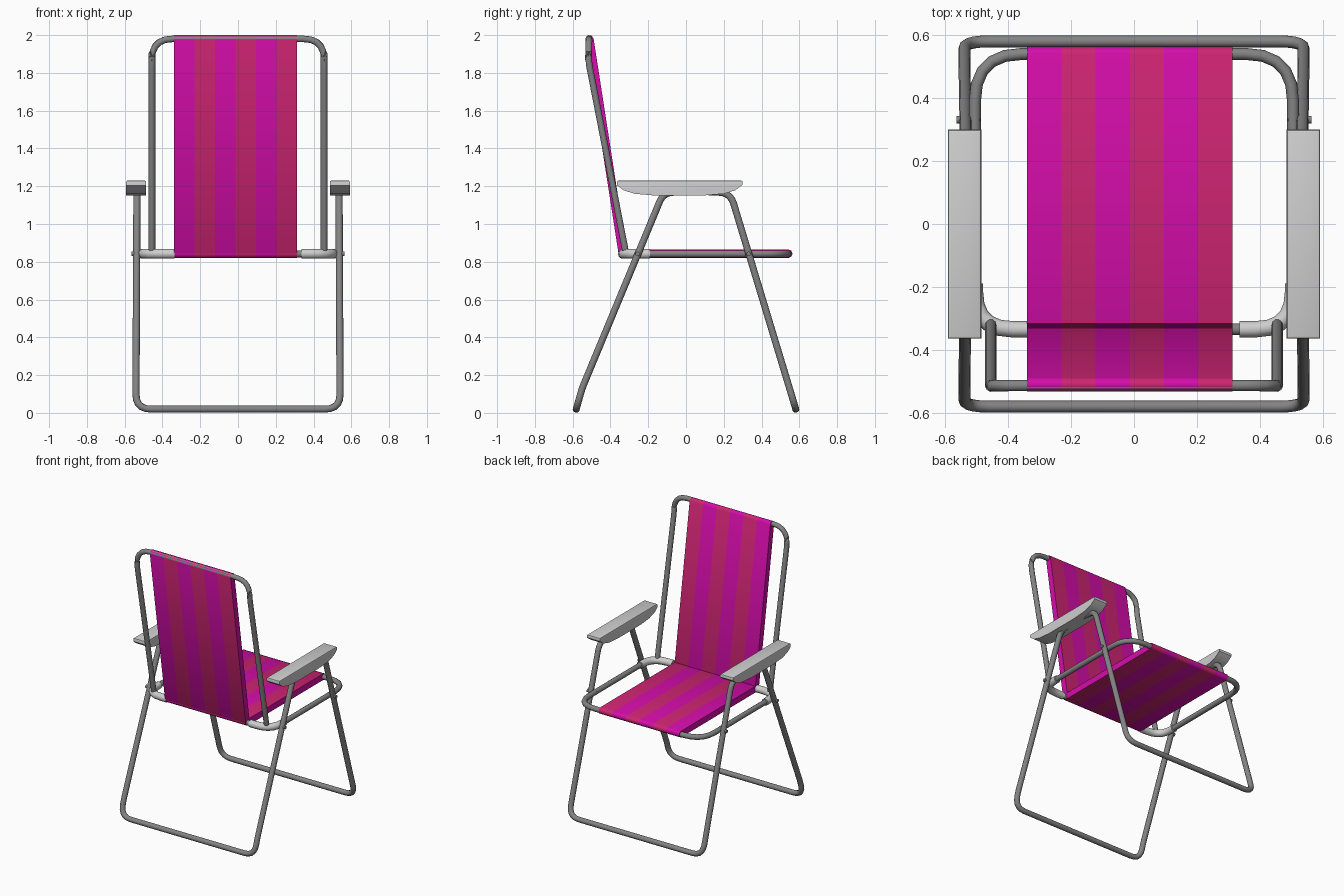
import bpy, bmesh, math
from mathutils import Vector

if "Cube" in bpy.data.objects:
    bpy.data.objects.remove(bpy.data.objects["Cube"])


def material(name, rgb):
    m = bpy.data.materials.new(name)
    m.diffuse_color = (*rgb, 1)
    m.use_nodes = True
    m.node_tree.nodes["Principled BSDF"].inputs["Base Color"].default_value = m.diffuse_color
    return m


STEEL = material("grey steel", (0.23, 0.23, 0.23))
PLASTIC = material("light grey plastic", (0.62, 0.62, 0.62))
MAGENTA = material("magenta fabric", (0.66, 0.004, 0.40))
CRIMSON = material("crimson fabric", (0.62, 0.018, 0.17))


def finish(name, bm, mats, smooth=None):
    bmesh.ops.recalc_face_normals(bm, faces=bm.faces)
    me = bpy.data.meshes.new(name)
    bm.to_mesh(me)
    bm.free()
    for m in mats:
        me.materials.append(m)
    ob = bpy.data.objects.new(name, me)
    bpy.context.collection.objects.link(ob)
    if smooth:
        bpy.ops.object.select_all(action='DESELECT')
        ob.select_set(True)
        bpy.context.view_layer.objects.active = ob
        bpy.ops.object.shade_smooth_by_angle(angle=math.radians(smooth))
    return ob


def rounded(points, closed=False, steps=5):
    """Path through (x, y, z, cut) points, each corner rounded over length cut."""
    out, n = [], len(points)
    for i, (x, y, z, cut) in enumerate(points):
        p = Vector((x, y, z))
        if cut == 0 or (not closed and i in (0, n - 1)):
            out.append(p)
            continue
        a = p + (Vector(points[i - 1][:3]) - p).normalized() * cut
        b = p + (Vector(points[(i + 1) % n][:3]) - p).normalized() * cut
        for k in range(steps + 1):
            t = k / steps
            out.append(a * (1 - t) ** 2 + p * 2 * t * (1 - t) + b * t * t)
    return out


def tube(name, path, radius, mat, closed=False):
    cu = bpy.data.curves.new(name, 'CURVE')
    cu.dimensions = '3D'
    cu.bevel_depth = radius
    cu.bevel_resolution = 3
    cu.use_fill_caps = True
    sp = cu.splines.new('POLY')
    sp.points.add(len(path) - 1)
    for q, p in zip(sp.points, path):
        q.co = (*p, 1)
    sp.use_cyclic_u = closed
    tmp = bpy.data.objects.new("path", cu)
    bpy.context.collection.objects.link(tmp)
    bpy.context.view_layer.update()
    me = tmp.evaluated_get(bpy.context.evaluated_depsgraph_get()).to_mesh()
    bm = bmesh.new()
    bm.from_mesh(me)
    bmesh.ops.remove_doubles(bm, verts=bm.verts, dist=1e-5)
    for f in bm.faces:
        f.material_index = 0
    bpy.data.objects.remove(tmp)
    return finish(name, bm, [mat], 40)


def mirrored(half):
    return half + [(-x, y, z, c) for x, y, z, c in reversed(half)]


# U-shaped legs, running up into the armrests
tube("rear_leg", rounded(mirrored([
    (0.535, -0.02, 1.17, 0), (0.535, -0.12, 1.165, 0.05),
    (0.54, -0.55, 0.13, 0.03), (0.54, -0.581, 0.02, 0.08)])), 0.019, STEEL)
tube("front_leg", rounded(mirrored([
    (0.535, 0.12, 1.17, 0), (0.535, 0.235, 1.165, 0.06),
    (0.54, 0.548, 0.13, 0.03), (0.54, 0.581, 0.02, 0.08)])), 0.019, STEEL)

# Seat hoop
Z = 0.842
tube("seat_frame", rounded([
    (0.506, 0.541, Z, 0.15), (-0.506, 0.541, Z, 0.15),
    (-0.506, -0.335, Z, 0.12), (0.506, -0.335, Z, 0.12)], True), 0.019, STEEL, True)

# Backrest hoop, bent slightly near the top
tube("back_frame", rounded(mirrored([
    (0.456, -0.318, 0.845, 0), (0.456, -0.516, 1.86, 0.04),
    (0.456, -0.514, 1.98, 0.11)])), 0.018, STEEL)

for s, side in ((1, "right"), (-1, "left")):
    # Plastic sleeve on the rear seat corner
    tube("hinge_sleeve_" + side, rounded([
        (0.506 * s, -0.19, Z, 0), (0.506 * s, -0.335, Z, 0.12),
        (0.335 * s, -0.335, Z, 0)]), 0.026, PLASTIC)
    # Pivot pins between the seat hoop and legs
    for y, pos in ((-0.256, "rear"), (0.332, "front")):
        tube(f"pivot_pin_{pos}_{side}",
             [Vector((0.49 * s, y, Z)), Vector((0.564 * s, y, Z))], 0.012, STEEL)

    # Boat-shaped armrest
    prof = [(-0.365, 1.205), (-0.33, 1.178), (-0.27, 1.16), (-0.17, 1.151), (0.09, 1.151),
            (0.2, 1.16), (0.26, 1.178), (0.3, 1.208), (0.3, 1.23), (-0.365, 1.23)]
    bm = bmesh.new()
    face = bm.faces.new([bm.verts.new((0.486 * s, y, z)) for y, z in prof])
    ext = bmesh.ops.extrude_face_region(bm, geom=[face])
    bmesh.ops.translate(bm, vec=(0.106 * s, 0, 0),
                        verts=[v for v in ext["geom"] if isinstance(v, bmesh.types.BMVert)])
    top = [e for e in bm.edges if all(v.co.z > 1.225 for v in e.verts)]
    bmesh.ops.bevel(bm, geom=top, offset=0.008, segments=2, affect='EDGES', profile=0.5)
    finish("armrest_" + side, bm, [PLASTIC], 30)


def sling(name, a, b, half):
    """Striped fabric loop stretched around two rails, a and b in (y, z)."""
    a, b = Vector(a), Vector(b)
    d = (b - a).normalized()
    n = Vector((-d.y, d.x))
    prof = []
    for c, sgn in ((a, -1), (b, 1)):
        for ang in (-90, -45, 0, 45, 90):
            r = math.radians(ang)
            prof.append(c + (d * math.cos(r) + n * math.sin(r)) * half * sgn)
    x0, x1, count = -0.34, 0.313, 6
    bm = bmesh.new()
    rings = [[bm.verts.new((x0 + (x1 - x0) * i / count, p.x, p.y)) for p in prof]
             for i in range(count + 1)]
    for i in range(count):
        for k in range(len(prof)):
            j = (k + 1) % len(prof)
            f = bm.faces.new((rings[i][k], rings[i][j], rings[i + 1][j], rings[i + 1][k]))
            f.material_index = i % 2
    bm.faces.new(rings[0])
    bm.faces.new(rings[-1])
    finish(name, bm, [MAGENTA, CRIMSON], 50)


# Fabric panels
sling("seat_fabric", (-0.335, 0.843), (0.541, 0.843), 0.023)
sling("back_fabric", (-0.335, 0.843), (-0.511, 1.978), 0.022)
